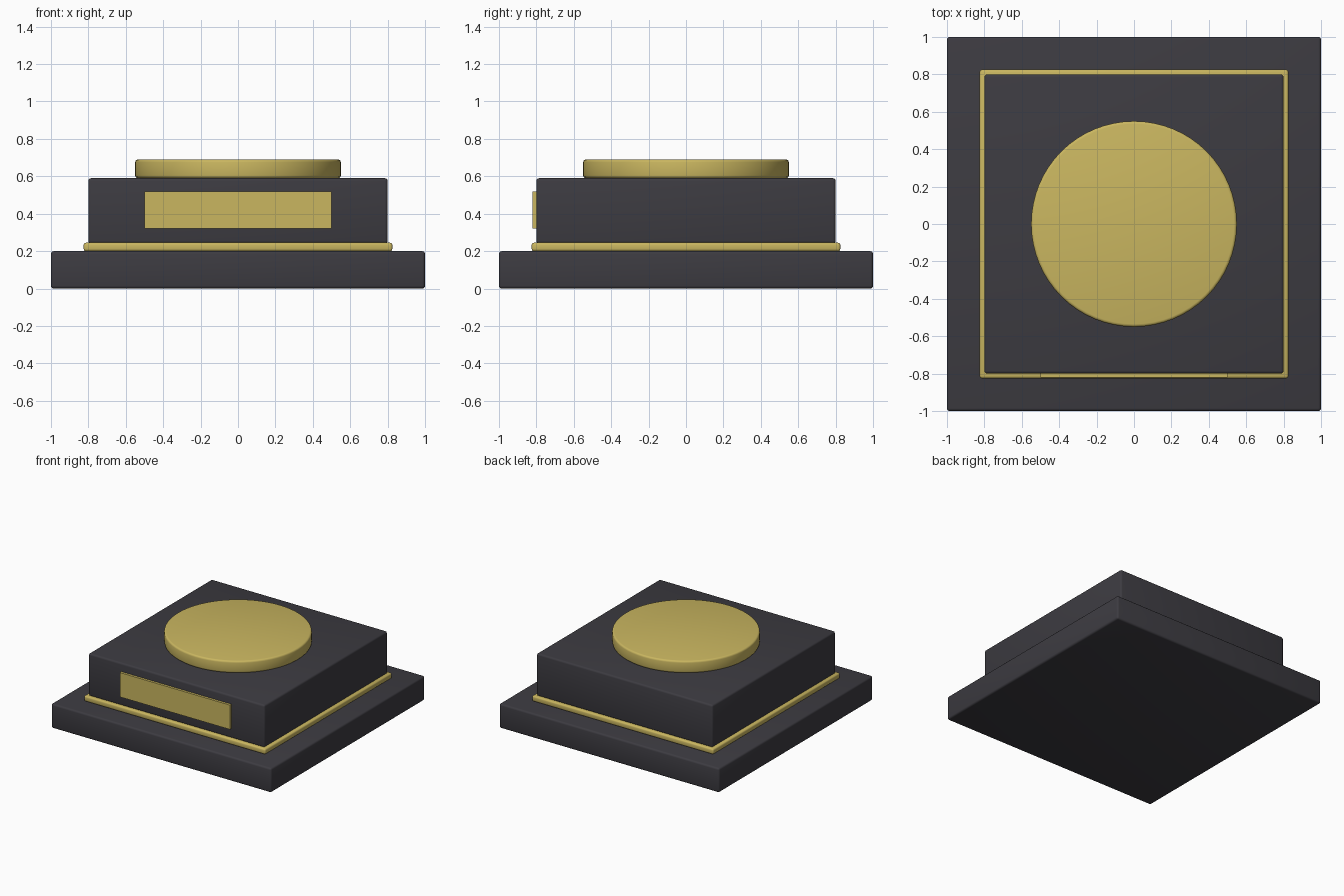
import bpy
import math

if "Cube" in bpy.data.objects:
    bpy.data.objects.remove(bpy.data.objects["Cube"])


def material(name, rgb):
    m = bpy.data.materials.new(name)
    m.diffuse_color = (*rgb, 1)
    m.use_nodes = True
    m.node_tree.nodes["Principled BSDF"].inputs["Base Color"].default_value = m.diffuse_color
    return m


dark = material("charcoal", (0.046, 0.044, 0.053))
gold = material("brass gold", (0.59, 0.47, 0.117))


def finish(name, mat, bevel, segments=3):
    ob = bpy.context.object
    ob.name = name
    ob.data.materials.append(mat)
    bpy.ops.object.transform_apply(location=False, rotation=False, scale=True)
    if bevel:
        mod = ob.modifiers.new("rounded edges", "BEVEL")
        mod.width = bevel
        mod.segments = segments
        mod.limit_method = "ANGLE"
        mod.angle_limit = math.radians(40)
        bpy.ops.object.modifier_apply(modifier=mod.name)
    bpy.ops.object.shade_smooth_by_angle(angle=math.radians(35))
    return ob


def box(name, mat, x, y, z, bevel=0):
    """Box from (low, high) ranges on each axis."""
    ranges = (x, y, z)
    bpy.ops.mesh.primitive_cube_add(size=1, location=[(a + b) / 2 for a, b in ranges])
    bpy.context.object.scale = [b - a for a, b in ranges]
    return finish(name, mat, bevel)


def slab(name, mat, half, z, bevel):
    return box(name, mat, (-half, half), (-half, half), z, bevel)


# Stacked square tiers
slab("base_plinth", dark, 1.0, (0.0, 0.20), 0.015)
slab("trim_band", gold, 0.825, (0.20, 0.245), 0.012)
slab("upper_block", dark, 0.80, (0.24, 0.59), 0.015)

# Blank plaque on the front
box("front_plaque", gold, (-0.5, 0.5), (-0.82, -0.79), (0.32, 0.52))

# Round top disc
bpy.ops.mesh.primitive_cylinder_add(vertices=64, radius=0.55, depth=0.10, location=(0, 0, 0.64))
finish("top_disc", gold, 0.015)
